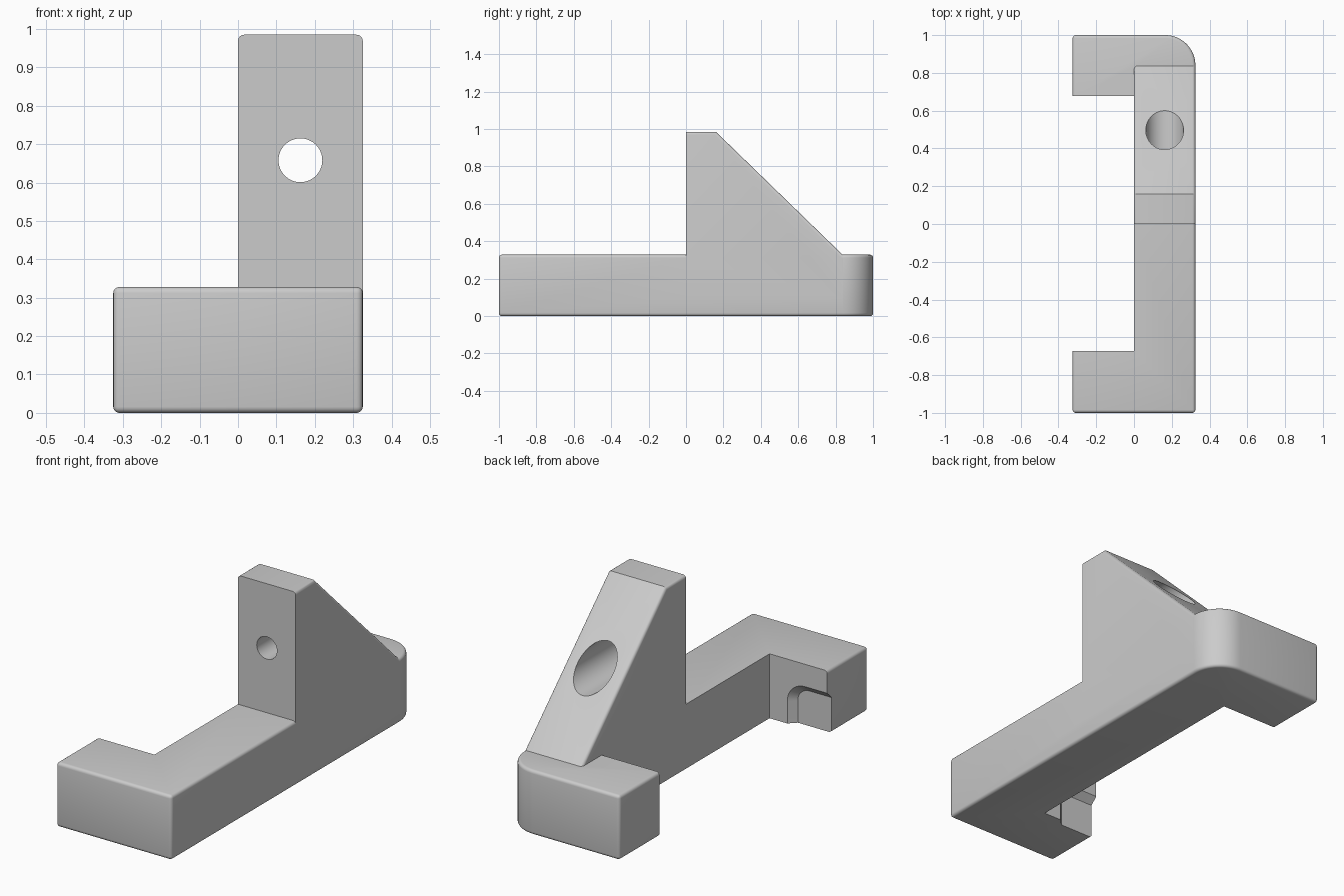
import bpy, bmesh
from math import sin, cos, pi, radians
from mathutils import Matrix, Vector

if "Cube" in bpy.data.objects:
    bpy.data.objects.remove(bpy.data.objects["Cube"], do_unlink=True)

W, H, T = 0.325, 0.985, 0.328     # half width, full height, base thickness
R, FILLET = 0.16, 0.016           # corner radius, small edge rounding

grey = bpy.data.materials.new("plain grey")
grey.use_nodes = True
grey.diffuse_color = (0.6, 0.6, 0.6, 1)
grey.node_tree.nodes["Principled BSDF"].inputs["Base Color"].default_value = (0.6, 0.6, 0.6, 1)


def finish(name, bm):
    bmesh.ops.recalc_face_normals(bm, faces=bm.faces)
    mesh = bpy.data.meshes.new(name)
    bm.to_mesh(mesh)
    bm.free()
    mesh.materials.append(grey)
    ob = bpy.data.objects.new(name, mesh)
    bpy.context.collection.objects.link(ob)
    return ob


def prism(name, outline, offset, rounded):
    """Extrude an outline by offset, then round the edges picked by the rule."""
    bm = bmesh.new()
    face = bm.faces.new([bm.verts.new(p) for p in outline])
    new = bmesh.ops.extrude_face_region(bm, geom=[face], use_keep_orig=True)["geom"]
    verts = [g for g in new if isinstance(g, bmesh.types.BMVert)]
    bmesh.ops.translate(bm, verts=verts, vec=offset)
    bmesh.ops.recalc_face_normals(bm, faces=bm.faces)
    edges = [e for e in bm.edges if rounded(e.verts[0].co, e.verts[1].co)]
    bmesh.ops.bevel(bm, geom=edges, offset=FILLET, segments=4, profile=0.5, affect='EDGES')
    return finish(name, bm)


def rod(name, radius, y0, y1):
    bm = bmesh.new()
    place = Matrix.Translation((W / 2, (y0 + y1) / 2, 0.658)) @ Matrix.Rotation(pi / 2, 4, 'X')
    bmesh.ops.create_cone(bm, cap_ends=True, segments=64, radius1=radius, radius2=radius,
                          depth=y1 - y0, matrix=place)
    return finish(name, bm)


def combine(target, tool, operation):
    mod = target.modifiers.new(operation.lower(), 'BOOLEAN')
    mod.operation, mod.object, mod.solver = operation, tool, 'EXACT'
    bpy.ops.object.select_all(action='DESELECT')
    bpy.context.view_layer.objects.active = target
    target.select_set(True)
    bpy.ops.object.modifier_apply(modifier=mod.name)
    bpy.data.objects.remove(tool, do_unlink=True)


# C-shaped base with one large rounded corner
arc = [(W - R + R * cos(a), 1 - R + R * sin(a), 0) for a in [i * pi / 32 for i in range(17)]]
outline = [(-W, -1, 0), (W, -1, 0)] + arc + [(-W, 1, 0), (-W, 0.678, 0), (0, 0.678, 0),
                                             (0, -0.672, 0), (-W, -0.672, 0)]


def outer_edge(a, b):
    m = (a + b) / 2
    if abs(a.z - b.z) > 0.1:
        return abs(m.x) > W - 0.001 and abs(m.y) > 0.999
    return abs(m.x) > W - 0.001 or abs(m.y) > 0.999 or (m.x > W - R and m.y > 1 - R)


bracket = prism("bracket", outline, Vector((0, 0, T)), outer_edge)

# Sloped upright, rounded along its top and slope sides
side = [(0, 0, 0.1), (0, 0, H), (0, 0.16, H), (0, 0.837, T), (0, 0.837, 0.1)]
upright = prism("upright", side, Vector((W, 0, 0)),
                lambda a, b: abs(a.x - b.x) < 0.01 and min(a.z, b.z) > 0.3)
combine(bracket, upright, 'UNION')

# Through hole with a wide counterbore from the slope
combine(bracket, rod("hole_cutter", 0.057, -0.2, 1), 'DIFFERENCE')
combine(bracket, rod("counterbore_cutter", 0.1, 0.163, 1.2), 'DIFFERENCE')

# Shallow recess with a chamfered rim on the inner face of the front arm
bm = bmesh.new()
rings = []
for y, r in ((-0.652, 0.12), (-0.707, 0.065)):
    curve = [(-0.2 + r * cos(a), y, 0.114 + r * sin(a)) for a in [i * pi / 24 for i in range(13)]]
    points = [(-0.2 + r, y, -0.1)] + curve + [(-0.5, y, 0.114 + r), (-0.5, y, -0.1)]
    rings.append([bm.verts.new(p) for p in points])
    bm.faces.new(rings[-1])
n = len(rings[0])
for i in range(n):
    j = (i + 1) % n
    bm.faces.new((rings[0][i], rings[0][j], rings[1][j], rings[1][i]))
combine(bracket, finish("recess_cutter", bm), 'DIFFERENCE')

bpy.ops.object.shade_smooth_by_angle(angle=radians(28))
